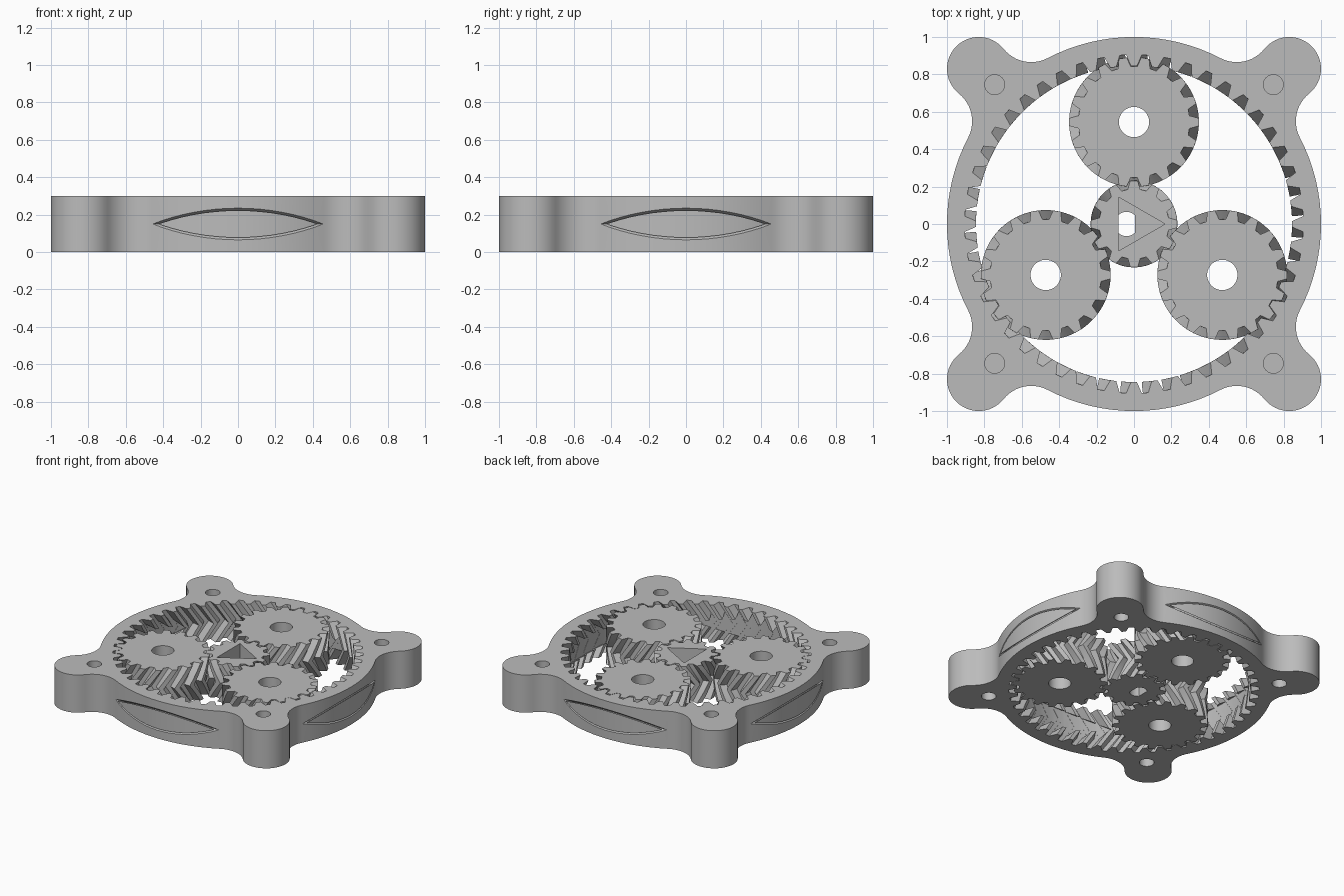
import bpy, bmesh
from math import pi, sin, cos, acos, atan2, hypot, radians
from mathutils import Matrix, Vector

if "Cube" in bpy.data.objects:
    bpy.data.objects.remove(bpy.data.objects["Cube"])

H = 0.30          # thickness
MID = H / 2
TWIST = 0.10      # sideways travel of a tooth from face to mid height

grey = bpy.data.materials.new("plain grey")
grey.use_nodes = True
grey.diffuse_color = (0.5, 0.5, 0.5, 1)
grey.node_tree.nodes["Principled BSDF"].inputs["Base Color"].default_value = (0.5, 0.5, 0.5, 1)


def make_object(name, bm):
    bmesh.ops.recalc_face_normals(bm, faces=bm.faces)
    mesh = bpy.data.meshes.new(name)
    bm.to_mesh(mesh)
    bm.free()
    mesh.materials.append(grey)
    ob = bpy.data.objects.new(name, mesh)
    bpy.context.collection.objects.link(ob)
    return ob


def loft(bm, loops):
    """Skin a stack of equal loops and cap both ends."""
    rows = [[bm.verts.new(p) for p in loop] for loop in loops]
    n = len(rows[0])
    for a, b in zip(rows, rows[1:]):
        for i in range(n):
            j = (i + 1) % n
            bm.faces.new((a[i], a[j], b[j], b[i]))
    bm.faces.new(rows[0][::-1])
    bm.faces.new(rows[-1])


def prism(name, pts, z0, z1):
    bm = bmesh.new()
    loft(bm, [[(x, y, z) for x, y in pts] for z in (z0, z1)])
    return make_object(name, bm)


def arc(cx, cy, r, a0, a1, n):
    """Arc points without the last one."""
    angles = [a0 + (a1 - a0) * i / n for i in range(n)]
    return [(cx + r * cos(a), cy + r * sin(a)) for a in angles]


def disc(r, cx=0, cy=0, n=48):
    return arc(cx, cy, r, 0, 2 * pi, n)


def gear(name, teeth, root, tip, pitch_r, hand, root_w, tip_w, phase=0, over=0):
    """Herringbone gear; widths are half widths as parts of the tooth pitch."""
    pitch = 2 * pi / teeth
    profile = []
    for k in range(teeth):
        for w, r in ((-root_w, root), (-tip_w, tip), (tip_w, tip), (root_w, root)):
            profile.append((r, (k + phase + w) * pitch))
    steps = 8
    levels = [H * i / steps for i in range(steps + 1)]
    if over:
        levels = [-over] + levels + [H + over]
    loops = []
    for z in levels:
        turn = hand * TWIST / pitch_r * max(0, 1 - abs(z - MID) / MID)
        loops.append([(r * cos(a + turn), r * sin(a + turn), z) for r, a in profile])
    bm = bmesh.new()
    loft(bm, loops)
    return make_object(name, bm)


def boolean(ob, cutter, operation="DIFFERENCE"):
    mod = ob.modifiers.new("cut", "BOOLEAN")
    mod.operation = operation
    mod.solver = "EXACT"
    mod.object = cutter
    bpy.context.view_layer.objects.active = ob
    bpy.ops.object.modifier_apply(modifier=mod.name)
    bpy.data.objects.remove(cutter)


def four_sides(name, section, half):
    """Sweep a (distance, height) section along each of the four sides."""
    bm = bmesh.new()
    for k in range(4):
        turn = Matrix.Rotation(k * pi / 2, 3, "Z")
        loft(bm, [[turn @ Vector((x, -d, z)) for d, z in section] for x in (-half, half)])
    return make_object(name, bm)


def finish(ob):
    bpy.ops.object.select_all(action="DESELECT")
    ob.select_set(True)
    bpy.context.view_layer.objects.active = ob
    bpy.ops.object.shade_smooth_by_angle(angle=radians(25))


# Housing outline: round body, four corner lobes, hollow fillets between
LOBE_R, FILLET_R = 0.17, 0.19
lobe_d = 0.83 * 2 ** 0.5
fil_d = 1 + FILLET_R
alpha = acos((fil_d ** 2 + lobe_d ** 2 - (LOBE_R + FILLET_R) ** 2) / (2 * fil_d * lobe_d))
fx, fy = fil_d * cos(alpha), fil_d * sin(alpha)
beta = atan2(fy, lobe_d - fx)
quarter = arc(fx, -fy, FILLET_R, pi - alpha, beta, 12)
quarter += arc(lobe_d, 0, LOBE_R, beta - pi, pi - beta, 24)
quarter += arc(fx, fy, FILLET_R, -beta, alpha - pi, 12)
quarter += arc(0, 0, 1, alpha, pi / 2 - alpha, 16)
outline = []
for k in range(4):
    c, s = cos(pi / 4 + k * pi / 2), sin(pi / 4 + k * pi / 2)
    outline += [(x * c - y * s, x * s + y * c) for x, y in quarter]
housing = prism("ring_gear_housing", outline, 0, H)

# Internal herringbone teeth
boolean(housing, gear("ring_cutter", 48, 0.845, 0.905, 0.872, -1, 0.36, 0.15, 0.5, 0.05))

# Lens shaped smooth recess inside each side
SLOPE = 0.77
recess = four_sides("recess_cutter", [(0.74, MID), (0.95, MID - 0.21 * SLOPE * 0.85),
                                      (0.95, MID + 0.21 * SLOPE * 0.85)], 0.6)
boolean(recess, prism("recess_limit", disc(0.904, n=128), -0.1, 0.4), "INTERSECT")
boolean(housing, recess)

# Thin lens shaped groove on the outside of each side
reach = 0.2 * SLOPE
groove = four_sides("groove_cutter", [
    (0.890, MID), (1.09, MID - reach), (1.107, MID - reach),
    (0.905, MID), (1.107, MID + reach), (1.09, MID + reach)], 0.5)
boolean(groove, prism("groove_limit", disc(0.97, n=128), -0.2, 0.5))
boolean(housing, groove)

# Blind screw holes in both faces of the lobes
for sx in (-1, 1):
    for sy in (-1, 1):
        for z0, z1 in ((-0.05, 0.12), (0.18, 0.35)):
            boolean(housing, prism("screw_cutter", disc(0.053, sx * 0.745, sy * 0.745, 32), z0, z1))
finish(housing)

# Sun gear with triangular pocket and double flat shaft hole
sun = gear("sun_gear", 12, 0.188, 0.232, 0.218, 1, 0.33, 0.17)
boolean(sun, prism("pocket_cutter", disc(0.166, n=3), 0.14, 0.4))
flat = acos(0.045 / 0.065)
shaft = arc(-0.04, 0, 0.065, flat, pi - flat, 10) + [(-0.085, 0.065 * sin(flat))]
shaft += arc(-0.04, 0, 0.065, pi + flat, 2 * pi - flat, 10) + [(0.005, -0.065 * sin(flat))]
boolean(sun, prism("shaft_cutter", shaft, -0.1, 0.2))
finish(sun)

# Three planet gears
for k, side in enumerate(("back", "right", "left")):
    planet = gear("planet_gear_" + side, 18, 0.298, 0.347, 0.327, -1, 0.33, 0.17)
    boolean(planet, prism("bore_cutter", disc(0.081), -0.1, 0.4))
    a = pi / 2 + k * 2 * pi / 3
    planet.location = (0.545 * cos(a), 0.545 * sin(a), 0)
    planet.rotation_euler.z = k * 2 * pi / 3
    finish(planet)
